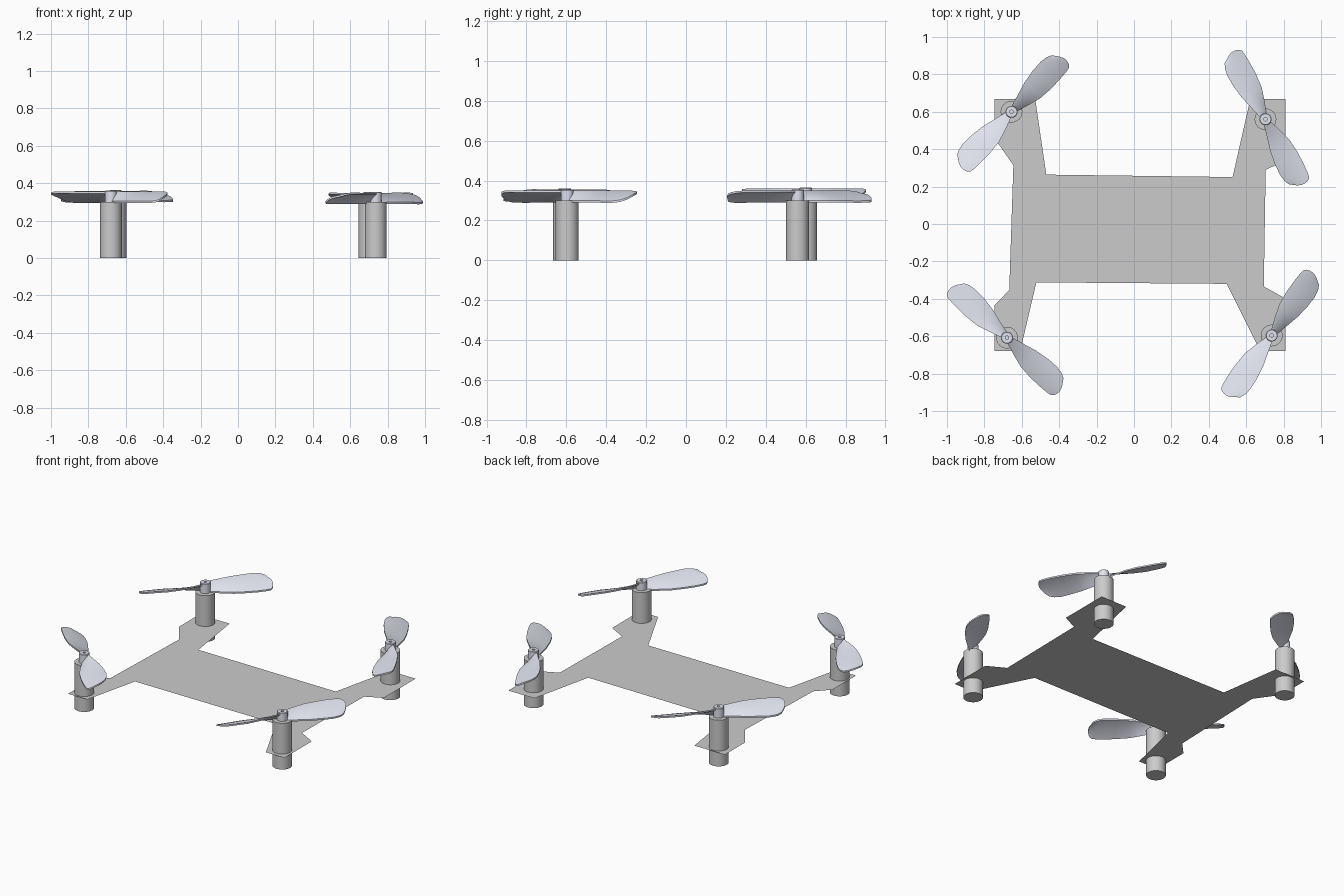
import bpy, bmesh, math
from mathutils import Matrix, Vector

if "Cube" in bpy.data.objects:
    bpy.data.objects.remove(bpy.data.objects["Cube"])

PLATE_Z = 0.10
MOTOR_H = 0.30

prop_mat = bpy.data.materials.new("pale_blue_grey")
prop_mat.diffuse_color = (0.75, 0.77, 0.86, 1)
prop_mat.use_nodes = True
prop_mat.node_tree.nodes["Principled BSDF"].inputs["Base Color"].default_value = prop_mat.diffuse_color


def add_object(name, bm, mat=None):
    bmesh.ops.remove_doubles(bm, verts=bm.verts, dist=1e-5)
    bmesh.ops.recalc_face_normals(bm, faces=bm.faces)
    mesh = bpy.data.meshes.new(name)
    bm.to_mesh(mesh)
    bm.free()
    if mat:
        mesh.materials.append(mat)
    ob = bpy.data.objects.new(name, mesh)
    bpy.context.collection.objects.link(ob)
    return ob


def lathe(bm, profile, steps=32):
    """Revolve (radius, z) points about the z axis."""
    vs = [bm.verts.new((r, 0, z)) for r, z in profile]
    es = [bm.edges.new(p) for p in zip(vs, vs[1:])]
    bmesh.ops.spin(bm, geom=vs + es, axis=(0, 0, 1), cent=(0, 0, 0),
                   angle=math.tau, steps=steps, use_merge=True)


def blade(bm, right, left, turn):
    """Thin, twisted, slightly cambered blade between two edge curves."""
    n, half_thick, half_rise = 8, 0.005, 0.025
    rot = Matrix.Rotation(turn, 4, 'Z')
    layers = []
    for side in (1, -1):
        rows = []
        for i, (r, l) in enumerate(zip(right, left)):
            row = []
            for k in range(n + 1):
                s = k / n
                bow = 4 * s * (1 - s)
                u = r[0] + (l[0] - r[0]) * s + (0.013 * bow if i == len(right) - 1 else 0)
                v = r[1] + (l[1] - r[1]) * s
                # pitch follows the widest chord so the tip rounds off in plane
                q = (v / 0.066 if i > 3 else 2 * s - 1)
                z = 0.023 + half_rise * q + 0.005 * bow + side * half_thick
                row.append(bm.verts.new(rot @ Vector((u, v, z))))
            rows.append(row)
        for a, b in zip(rows, rows[1:]):
            for k in range(n):
                bm.faces.new((a[k], a[k + 1], b[k + 1], b[k]))
        layers.append([r[0] for r in rows] + rows[-1][1:] +
                      [r[-1] for r in rows[-2::-1]] + rows[0][-2:0:-1])
    # rim joining upper and lower skins
    up, lo = layers
    for k in range(len(up)):
        j = (k + 1) % len(up)
        bm.faces.new((up[k], up[j], lo[j], lo[k]))


# flat frame plate
outline = [(-0.747, 0.668), (-0.528, 0.668), (-0.469, 0.264), (0.527, 0.251),
           (0.622, 0.668), (0.809, 0.668), (0.809, 0.34), (0.704, 0.289),
           (0.694, -0.334), (0.809, -0.398), (0.809, -0.678), (0.675, -0.678),
           (0.495, -0.32), (-0.522, -0.312), (-0.608, -0.678), (-0.747, -0.678),
           (-0.747, -0.437), (-0.667, -0.353), (-0.645, 0.314), (-0.747, 0.46)]
bm = bmesh.new()
face = bm.faces.new([bm.verts.new((x, y, PLATE_Z)) for x, y in outline])
bmesh.ops.triangulate(bm, faces=[face])
add_object("frame_plate", bm)

# blade edges: (distance from hub, sideways)
right = [(0.02, -0.018), (0.09, -0.042), (0.16, -0.062), (0.24, -0.069),
         (0.31, -0.068), (0.36, -0.065), (0.382, -0.061), (0.394, -0.050)]
left = [(0.02, 0.020), (0.09, 0.038), (0.16, 0.057), (0.24, 0.069),
        (0.30, 0.071), (0.34, 0.065), (0.367, 0.052), (0.382, 0.030)]
flip = lambda pts: [(u, -v) for u, v in pts]

# motors and propellers: name, x, y, blade angle, height offset
for name, x, y, ang, dz in [("front_left", -0.679, -0.608, -43.5, 0.002),
                            ("front_right", 0.736, -0.596, 235, -0.004),
                            ("back_left", -0.655, 0.600, 46.5, 0.006),
                            ("back_right", 0.703, 0.560, 118, -0.004)]:
    bm = bmesh.new()
    lathe(bm, [(0, 0), (0.058, 0), (0.058, MOTOR_H), (0, MOTOR_H)])
    motor = add_object(name + "_motor", bm)
    motor.location = (x, y, 0)

    bm = bmesh.new()
    lathe(bm, [(0, 0.04), (0.009, 0.04), (0.009, 0.058), (0.029, 0.058),
               (0.032, 0.055), (0.032, -0.005), (0, -0.005)], 24)
    blade(bm, right, left, 0)
    blade(bm, flip(left), flip(right), math.pi)
    prop = add_object(name + "_propeller", bm, prop_mat)
    prop.location = (x, y, MOTOR_H + dz)
    prop.rotation_euler.z = math.radians(ang)

    # smooth shading with sharp rims
    for ob in (motor, prop):
        bpy.ops.object.select_all(action='DESELECT')
        ob.select_set(True)
        bpy.context.view_layer.objects.active = ob
        bpy.ops.object.shade_smooth_by_angle(angle=math.radians(35))
